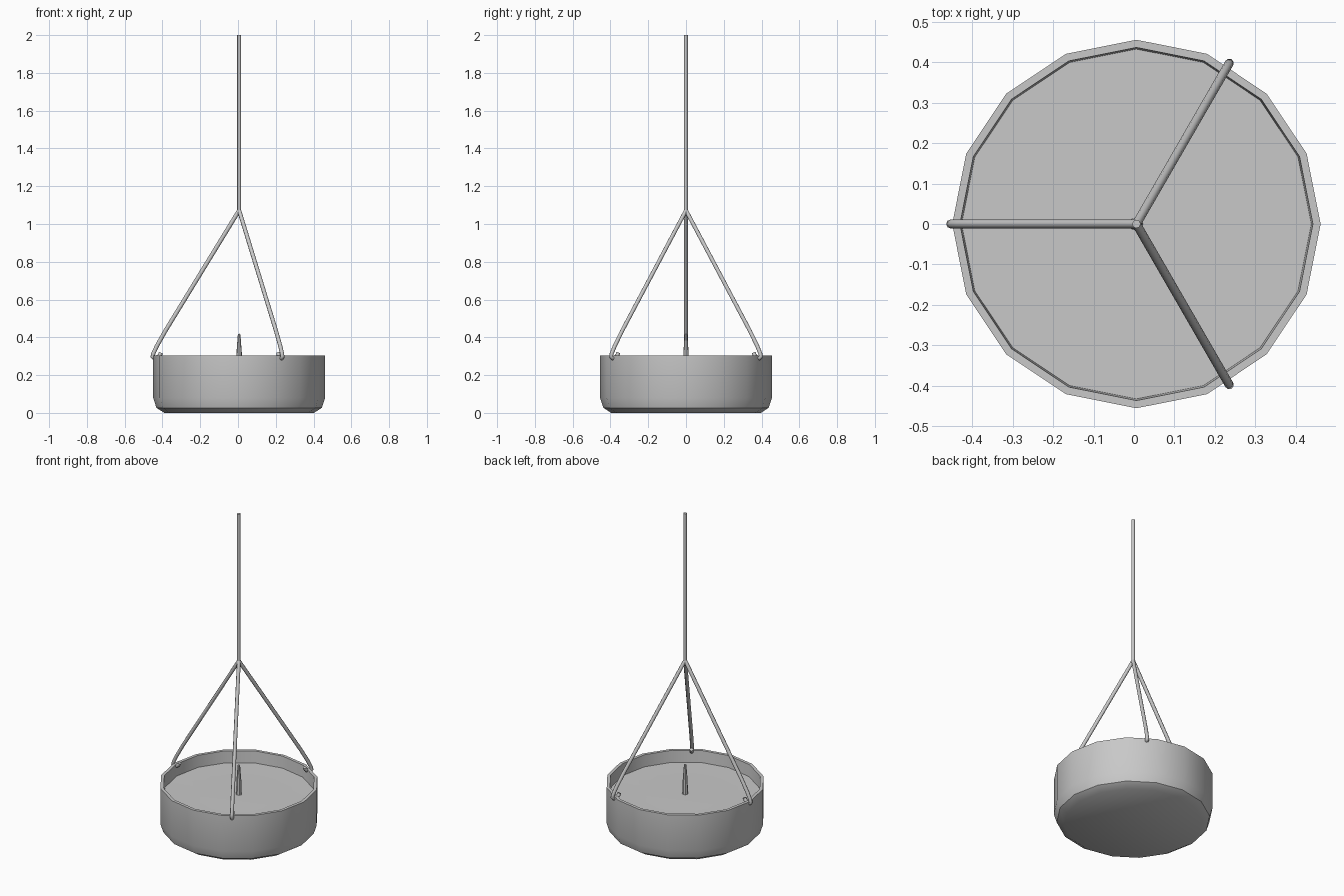
import bpy, bmesh, math
from mathutils import Vector, Matrix

if "Cube" in bpy.data.objects:
    bpy.data.objects.remove(bpy.data.objects["Cube"])

CX = 0.006  # shared vertical axis of the bowl and hanger

metal = bpy.data.materials.new("grey_metal")
metal.diffuse_color = (0.58, 0.58, 0.58, 1)
metal.use_nodes = True
metal.node_tree.nodes["Principled BSDF"].inputs["Base Color"].default_value = metal.diffuse_color


def finish(bm, name, angle):
    bmesh.ops.recalc_face_normals(bm, faces=bm.faces)
    me = bpy.data.meshes.new(name)
    bm.to_mesh(me)
    bm.free()
    ob = bpy.data.objects.new(name, me)
    bpy.context.collection.objects.link(ob)
    me.materials.append(metal)
    ob.location.x = CX
    bpy.ops.object.select_all(action='DESELECT')
    ob.select_set(True)
    bpy.context.view_layer.objects.active = ob
    bpy.ops.object.shade_smooth_by_angle(angle=math.radians(angle))
    return ob


def lathe(name, profile, sides, angle=35):
    """Revolve (radius, height) points; ends on the axis become fans."""
    bm = bmesh.new()
    vs = [bm.verts.new((r, 0, z)) for r, z in profile]
    es = [bm.edges.new(p) for p in zip(vs, vs[1:])]
    bmesh.ops.spin(bm, geom=vs + es, cent=(0, 0, 0), axis=(0, 0, 1),
                   angle=2 * math.pi, steps=sides, use_merge=False)
    bmesh.ops.remove_doubles(bm, verts=bm.verts, dist=1e-4)
    return finish(bm, name, angle)


def tube(name, path, radius, sides, angle):
    """Sweep a round section along (radius, height) points, turned about z."""
    bm = bmesh.new()
    pts = [Vector((r, 0, z)) for r, z in path]
    rings = []
    for i, p in enumerate(pts):
        t = (pts[min(i + 1, len(pts) - 1)] - pts[max(i - 1, 0)]).normalized()
        side = Vector((0, 1, 0))
        up = t.cross(side)
        rings.append([bm.verts.new(p + radius * (math.cos(a) * side + math.sin(a) * up))
                      for a in (2 * math.pi * k / sides for k in range(sides))])
    for a, b in zip(rings, rings[1:]):
        for k in range(sides):
            n = (k + 1) % sides
            bm.faces.new((a[k], a[n], b[n], b[k]))
    bm.faces.new(rings[0])
    bm.faces.new(rings[-1])
    bmesh.ops.transform(bm, matrix=Matrix.Rotation(angle, 4, 'Z'), verts=bm.verts)
    return finish(bm, name, 62)


# Dish with flat base, chamfered foot, thin rim and raised floor
lathe("dish", [(0, 0), (0.396, 0), (0.438, 0.027), (0.455, 0.08), (0.455, 0.305),
               (0.436, 0.305), (0.432, 0.231), (0.22, 0.23), (0, 0.232)], 16)

# Central candle spike
lathe("candle_spike", [(0, 0.225), (0.017, 0.225), (0.014, 0.32), (0.007, 0.415), (0, 0.42)], 8)

# Vertical hanging rod
lathe("hanging_rod", [(0, 1.06), (0.0105, 1.06), (0.0105, 2.0), (0, 2.0)], 8, 50)

# Three sloping wires hooked through the wall below the rim
wire = [(0, 1.072), (0.39, 0.435), (0.435, 0.355), (0.454, 0.315), (0.459, 0.298),
        (0.45, 0.289), (0.434, 0.294), (0.42, 0.304), (0.414, 0.318)]
for i, deg in enumerate((60, 180, 300)):
    tube(f"support_wire_{i + 1}", wire, 0.011, 8, math.radians(deg))
